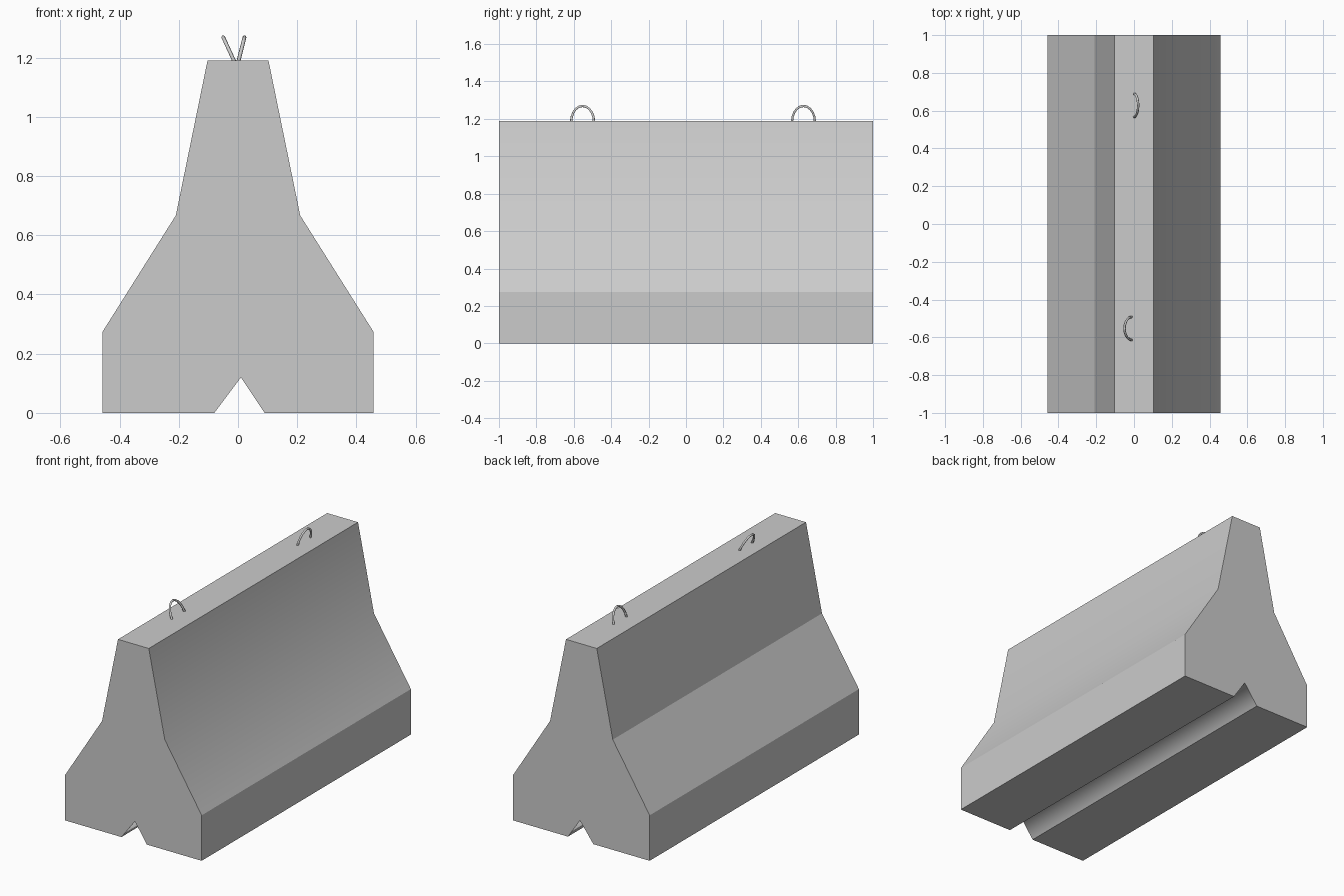
import bpy, bmesh, math

if "Cube" in bpy.data.objects:
    bpy.data.objects.remove(bpy.data.objects["Cube"])

# Barrier body: one cross-section extruded along y
profile = [(-0.457, 0), (-0.08, 0), (0.01, 0.12), (0.09, 0), (0.457, 0),
           (0.457, 0.275), (0.21, 0.667), (0.103, 1.19),
           (-0.103, 1.19), (-0.21, 0.667), (-0.457, 0.275)]
bm = bmesh.new()
front = [bm.verts.new((x, -1, z)) for x, z in profile]
back = [bm.verts.new((x, 1, z)) for x, z in profile]
bm.faces.new(front)
bm.faces.new(back[::-1])
n = len(profile)
for i in range(n):
    j = (i + 1) % n
    face = bm.faces.new((front[i], back[i], back[j], front[j]))
    # The groove and the right-hand slopes are softly shaded
    face.smooth = i in (1, 2, 5, 6)
bmesh.ops.recalc_face_normals(bm, faces=bm.faces)
mesh = bpy.data.meshes.new("barrier_body")
bm.to_mesh(mesh)
bm.free()
bpy.context.collection.objects.link(bpy.data.objects.new("barrier_body", mesh))


def lifting_loop(name, y, base_x, lean):
    """Bent steel bar, leaning sideways, with its ends sunk in the top."""
    curve = bpy.data.curves.new(name, 'CURVE')
    curve.dimensions = '3D'
    curve.bevel_depth = 0.0065
    curve.bevel_resolution = 1
    curve.use_fill_caps = True
    steps = 10
    spline = curve.splines.new('POLY')
    spline.points.add(steps)
    for k, point in enumerate(spline.points):
        a = math.pi * k / steps
        s = math.sin(a)
        point.co = (base_x + lean * s, y - 0.061 * math.cos(a), 1.186 + 0.083 * s, 1)
    spline.use_smooth = True
    bpy.context.collection.objects.link(bpy.data.objects.new(name, curve))


# Two lifting loops, bent opposite ways
lifting_loop("front_lifting_loop", -0.553, -0.012, -0.038)
lifting_loop("rear_lifting_loop", 0.628, 0.001, 0.021)
